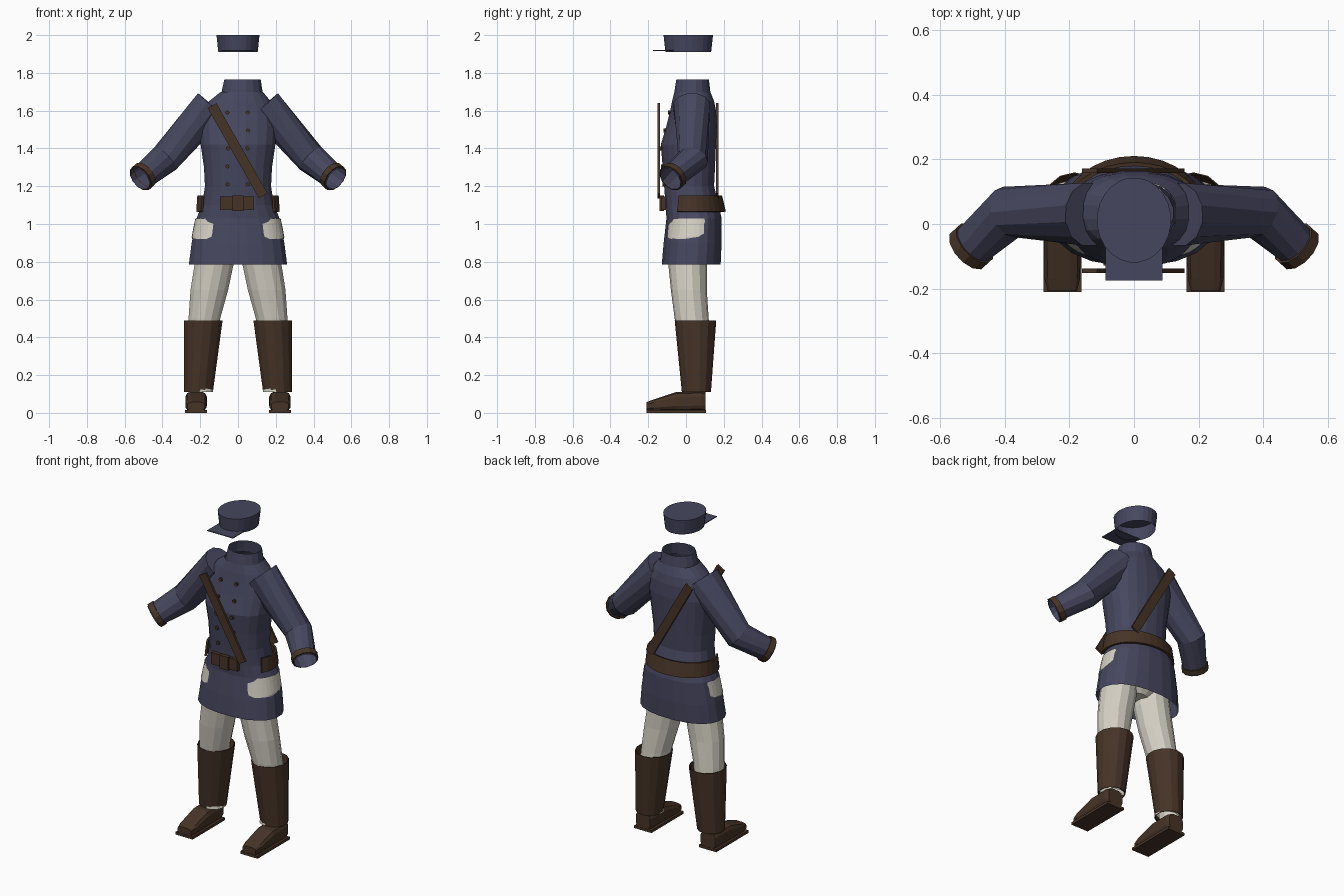
import bpy, bmesh
from math import cos, sin, radians, pi, atan2
from mathutils import Vector, Matrix

if "Cube" in bpy.data.objects:
    bpy.data.objects.remove(bpy.data.objects["Cube"])


def material(name, rgb):
    m = bpy.data.materials.new(name)
    m.use_nodes = True
    m.diffuse_color = (*rgb, 1)
    bsdf = next(n for n in m.node_tree.nodes if n.type == 'BSDF_PRINCIPLED')
    bsdf.inputs["Base Color"].default_value = (*rgb, 1)
    bsdf.inputs["Roughness"].default_value = 0.9
    return m


NAVY = material("navy wool", (0.062, 0.062, 0.115))
BROWN = material("brown leather", (0.062, 0.034, 0.020))
CREAM = material("cream cloth", (0.66, 0.63, 0.55))
X, Y, Z = Vector((1, 0, 0)), Vector((0, 1, 0)), Vector((0, 0, 1))


def finish(name, bm, mat):
    bmesh.ops.recalc_face_normals(bm, faces=bm.faces)
    me = bpy.data.meshes.new(name)
    bm.to_mesh(me)
    bm.free()
    ob = bpy.data.objects.new(name, me)
    me.materials.append(mat)
    bpy.context.collection.objects.link(ob)
    return ob


def oval(c, u, v, a, n=2):
    """Point on a superellipse with half axes u and v."""
    def f(t):
        return (1 if t > 0 else -1) * abs(t) ** (2 / n)
    return c + u * f(cos(a)) + v * f(sin(a))


def skin(name, rows, mat, closed=True, caps=(False, False), thick=0):
    """Bridge rows of points into a surface."""
    bm = bmesh.new()
    vs = [[bm.verts.new(p) for p in r] for r in rows]
    n = len(rows[0])
    for a, b in zip(vs, vs[1:]):
        for i in range(n if closed else n - 1):
            j = (i + 1) % n
            bm.faces.new((a[i], a[j], b[j], b[i]))
    for cap, r in zip(caps, (vs[0], vs[-1])):
        if cap:
            bm.faces.new(r)
    ob = finish(name, bm, mat)
    if thick:
        mod = ob.modifiers.new("thickness", 'SOLIDIFY')
        mod.thickness, mod.offset = thick, 0
    return ob


def loft(name, rings, mat, sides=16, n=2, **kw):
    """Upright tube from rings of (z, centre x, centre y, radius x, radius y)."""
    rows = [[oval(Vector((cx, cy, z)), X * rx, Y * ry, 2 * pi * (i + .5) / sides, n)
             for i in range(sides)] for z, cx, cy, rx, ry in rings]
    return skin(name, rows, mat, **kw)


def tube(name, stations, mat, sides=12, **kw):
    """Round tube from stations of (centre, direction, radius)."""
    rows = []
    for c, d, r in stations:
        u = d.cross(Z).normalized()
        v = d.cross(u).normalized()
        rows.append([oval(c, u * r, v * r, 2 * pi * (i + .5) / sides) for i in range(sides)])
    return skin(name, rows, mat, **kw)


def box(name, centre, size, mat, rot=None):
    bm = bmesh.new()
    m = Matrix.Translation(centre) @ (rot or Matrix()) @ Matrix.Diagonal((*size, 1))
    bmesh.ops.create_cube(bm, size=1, matrix=m)
    return finish(name, bm, mat)


# Tunic: z, centre x, radius x, front y, back y
TUNIC = [(.785, 0, .263, -.13, .185), (.90, 0, .248, -.12, .19), (1.03, 0, .222, -.105, .19),
         (1.10, 0, .192, -.11, .175), (1.20, 0, .177, -.117, .15), (1.30, 0, .182, -.125, .155),
         (1.42, 0, .20, -.135, .16), (1.52, 0, .208, -.105, .165), (1.60, .005, .195, -.085, .16),
         (1.65, .01, .165, -.075, .15), (1.70, .02, .112, -.062, .13)]
TUNIC = [(z, cx, (f + b) / 2, rx, (b - f) / 2) for z, cx, rx, f, b in TUNIC]
POWER = 2.3
loft("tunic", TUNIC, NAVY, sides=20, n=POWER)
loft("collar", [(1.69, .022, .034, .112, .098), (1.715, .022, .034, .108, .095),
                (1.765, .024, .035, .098, .088)], NAVY)


def tunic_point(a, z, out=0):
    for p, q in zip(TUNIC, TUNIC[1:]):
        if p[0] <= z <= q[0]:
            t = (z - p[0]) / (q[0] - p[0])
            _, cx, cy, rx, ry = [s + (e - s) * t for s, e in zip(p, q)]
            return oval(Vector((cx, cy, z)), X * (rx + out), Y * (ry + out), a, POWER)


# Two columns of buttons on the chest
for col, x in (("right", -.055), ("left", .052)):
    for k in range(5):
        z = 1.21 + .095 * k
        a = min((radians(d) for d in range(-150, -30)),
                key=lambda t: abs(tunic_point(t, z).x - x))
        bm = bmesh.new()
        bmesh.ops.create_cone(bm, cap_ends=True, segments=8, radius1=.011, radius2=.011, depth=.02,
                              matrix=Matrix.Translation(tunic_point(a, z)) @ Matrix.Rotation(pi / 2, 4, 'X'))
        finish(f"{col}_button_{k + 1}", bm, BROWN)

# Belt: arc round the back, plate and buckle at the front
arc = [radians(-28 + 236 * i / 20) for i in range(21)]
skin("belt", [[oval(Vector((0, .035, z)), X * rx, Y * ry, a) for a in arc]
              for z, rx, ry in ((1.065, .216, .17), (1.15, .210, .15))],
     BROWN, closed=False, thick=.012)
box("belt_front", (-.005, -.117, 1.11), (.18, .024, .072), BROWN)
box("buckle", (0, -.128, 1.11), (.06, .024, .082), BROWN)

# Shoulder strap, front and back
tilt = Matrix.Rotation(-atan2(.271, .477), 4, 'Y')
for place, y in (("front", -.145), ("back", .165)):
    box(f"{place}_strap", (-.002, y, 1.388), (.053, .013, .549), BROWN, tilt)

# Cap with open underside and flat peak
loft("cap", [(1.91, 0, .012, .105, .122), (2.0, 0, .012, .115, .132)], NAVY,
     sides=24, caps=(False, True))
box("cap_peak", (0, -.115, 1.918), (.176, .12, .005), NAVY)

# Seat of the trousers inside the tunic
loft("trouser_seat", [(.82, 0, .02, .07, .06), (.87, 0, .025, .17, .09), (1.03, 0, .035, .18, .10)],
     CREAM, caps=(True, True))

for side, s in (("left", 1), ("right", -1)):
    def at(x, y, z):
        return Vector((s * x, y, z))

    # Sleeve bent at the elbow, with a cuff
    shoulder, elbow, wrist = at(.139, .03, 1.628), at(.387, .037, 1.345), at(.505, -.07, 1.25)
    upper, fore = (elbow - shoulder).normalized(), (wrist - elbow).normalized()
    tube(f"{side}_sleeve", [(shoulder, upper, .10), (elbow, upper + fore, .082),
                            (wrist + fore * .022, fore, .066)], NAVY, caps=(True, False))
    tube(f"{side}_cuff", [(wrist - fore * .018, fore, .072), (wrist + fore * .016, fore, .072)],
         BROWN, thick=.008)

    # Trouser leg
    leg = [(.11, .197, .048, .068, .07), (.15, .206, .052, .07, .072), (.30, .198, .055, .075, .08),
           (.50, .178, .03, .086, .09), (.65, .152, .015, .102, .095), (.79, .126, .008, .106, .102),
           (.93, .112, .012, .098, .098)]
    loft(f"{side}_trouser_leg", [(z, s * x, y, a, b) for z, x, y, a, b in leg], CREAM, sides=14)

    # Cloth showing at the hip
    rows = []
    for z, a0, a1 in ((.92, -50, -14), (.932, -58, 8), (.95, -59, 18), (1.0, -59, 18), (1.013, -48, 20),
                      (1.03, -42, 18)):
        pts = [tunic_point(radians(a0 + (a1 - a0) * i / 9), z, .004) for i in range(10)]
        rows.append([at(*p) for p in pts])
    skin(f"{side}_hip_patch", rows, CREAM, closed=False)

    # Boot shaft, foot and sole
    loft(f"{side}_boot_shaft", [(.11, s * .21, .055, .077, .075), (.49, s * .184, .05, .103, .108)],
         BROWN, sides=14, thick=.004)
    foot = [(-.208, .046, .058), (-.17, .056, .072), (-.05, .058, .112), (.08, .058, .114),
            (.104, .05, .11)]
    skin(f"{side}_foot", [[oval(at(.222, y, top / 2 + .005), X * w, Z * (top / 2 - .005),
                                2 * pi * (i + .5) / 12, 3.5) for i in range(12)]
                          for y, w, top in foot], BROWN, caps=(True, True))
    box(f"{side}_sole", at(.222, -.0525, .008), (.118, .315, .016), BROWN)
